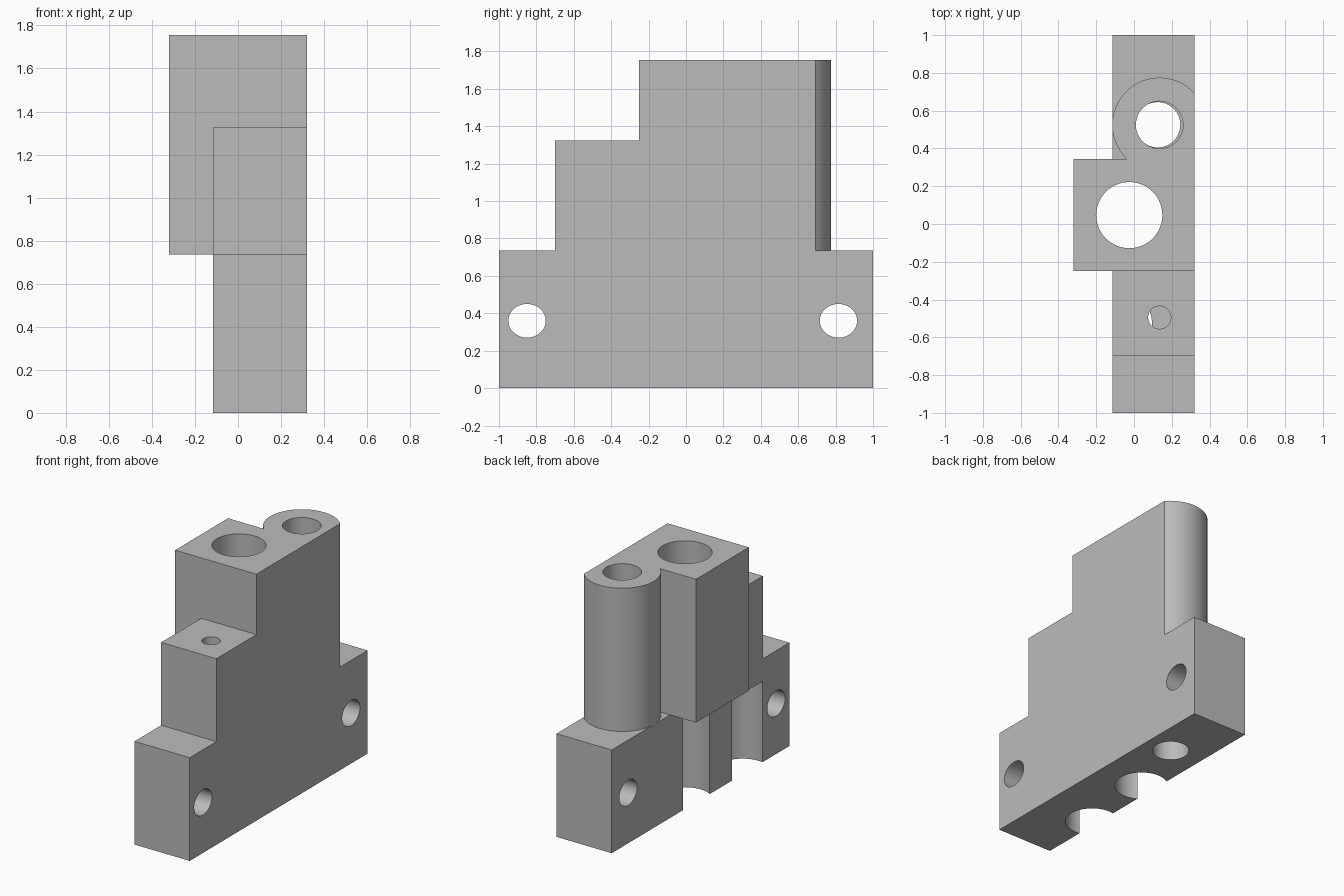
import bpy, math
from mathutils import Matrix

if "Cube" in bpy.data.objects:
    bpy.data.objects.remove(bpy.data.objects["Cube"], do_unlink=True)

grey = bpy.data.materials.new("plain grey")
grey.use_nodes = True
grey.diffuse_color = (0.5, 0.5, 0.5, 1)
bsdf = next(n for n in grey.node_tree.nodes if n.type == "BSDF_PRINCIPLED")
bsdf.inputs["Base Color"].default_value = grey.diffuse_color

# Shared levels and edges
LEFT, RIGHT = -0.115, 0.32
BASE_TOP, STEP_TOP, TOWER_TOP = 0.735, 1.325, 1.755
FRONT, BACK = -0.25, 0.345            # tower block ends
BOSS_X, BOSS_Y, BOSS_R = 0.135, 0.525, 0.25


def prism(name, outline, low, high):
    """Upright prism from a counter-clockwise plan outline."""
    n = len(outline)
    verts = [(x, y, z) for z in (low, high) for x, y in outline]
    faces = [tuple(reversed(range(n))), tuple(range(n, 2 * n))]
    faces += [(i, (i + 1) % n, (i + 1) % n + n, i + n) for i in range(n)]
    mesh = bpy.data.meshes.new(name)
    mesh.from_pydata(verts, [], faces)
    mesh.materials.append(grey)
    obj = bpy.data.objects.new(name, mesh)
    bpy.context.collection.objects.link(obj)
    return obj


def rectangle(x0, x1, y0, y1):
    return [(x0, y0), (x1, y0), (x1, y1), (x0, y1)]


def ellipse(x, y, rx, ry, n=64):
    return [(x + rx * math.cos(a), y + ry * math.sin(a))
            for a in (2 * math.pi * i / n for i in range(n))]


def bore(name, x, y, r, low, high):
    return prism(name, ellipse(x, y, r, r), low, high)


def cross_hole(name, y, z):
    """Oval hole running from side to side."""
    obj = prism(name, ellipse(0, 0, 0.09, 0.1), -1, 1)
    obj.data.transform(Matrix.Translation((0, y, z)) @ Matrix.Rotation(math.pi / 2, 4, "Y"))
    return obj


# Solid parts
base = prism("base", rectangle(LEFT, RIGHT, -1, 1), 0, BASE_TOP)
step = prism("front_step", rectangle(LEFT, RIGHT, -0.7, FRONT), BASE_TOP, STEP_TOP)

# Tower block with the round boss, flattened on one side
start = math.acos((RIGHT - BOSS_X) / BOSS_R)
end = math.pi + math.asin((BOSS_Y - BACK) / BOSS_R)
arc = [(BOSS_X + BOSS_R * math.cos(a), BOSS_Y + BOSS_R * math.sin(a))
       for a in (start + (end - start) * i / 40 for i in range(41))]
plan = [(-RIGHT, FRONT), (RIGHT, FRONT)] + arc + [(-RIGHT, BACK)]
tower = prism("tower", plan, BASE_TOP, TOWER_TOP)

# Cutters for the bores and holes
main_bore = bore("main_bore", -0.025, 0.047, 0.175, -0.5, 2.5)
boss_bore = bore("boss_bore", BOSS_X, BOSS_Y, 0.125, 0.5, 2.5)
drain_bore = bore("drain_bore", 0.125, BOSS_Y, 0.12, -0.5, 1)
front_pocket = bore("front_pocket", -0.08, -0.525, 0.175, -0.5, 0.575)
small_bore = bore("small_bore", BOSS_X, -0.495, 0.06, 0.45, 1.6)
front_hole = cross_hole("front_hole", -0.85, 0.36)
back_hole = cross_hole("back_hole", 0.815, 0.36)

cuts = {
    base: [main_bore, drain_bore, front_pocket, small_bore, front_hole, back_hole],
    step: [small_bore],
    tower: [main_bore, boss_bore],
}
for part, cutters in cuts.items():
    bpy.ops.object.select_all(action="DESELECT")
    part.select_set(True)
    bpy.context.view_layer.objects.active = part
    for cutter in cutters:
        mod = part.modifiers.new("cut", "BOOLEAN")
        mod.operation = "DIFFERENCE"
        mod.solver = "EXACT"
        mod.object = cutter
        bpy.ops.object.modifier_apply(modifier=mod.name)
    bpy.ops.object.shade_smooth_by_angle(angle=math.radians(30))

# Cutters are no longer needed
for cutter in {c for group in cuts.values() for c in group}:
    bpy.data.objects.remove(cutter, do_unlink=True)
